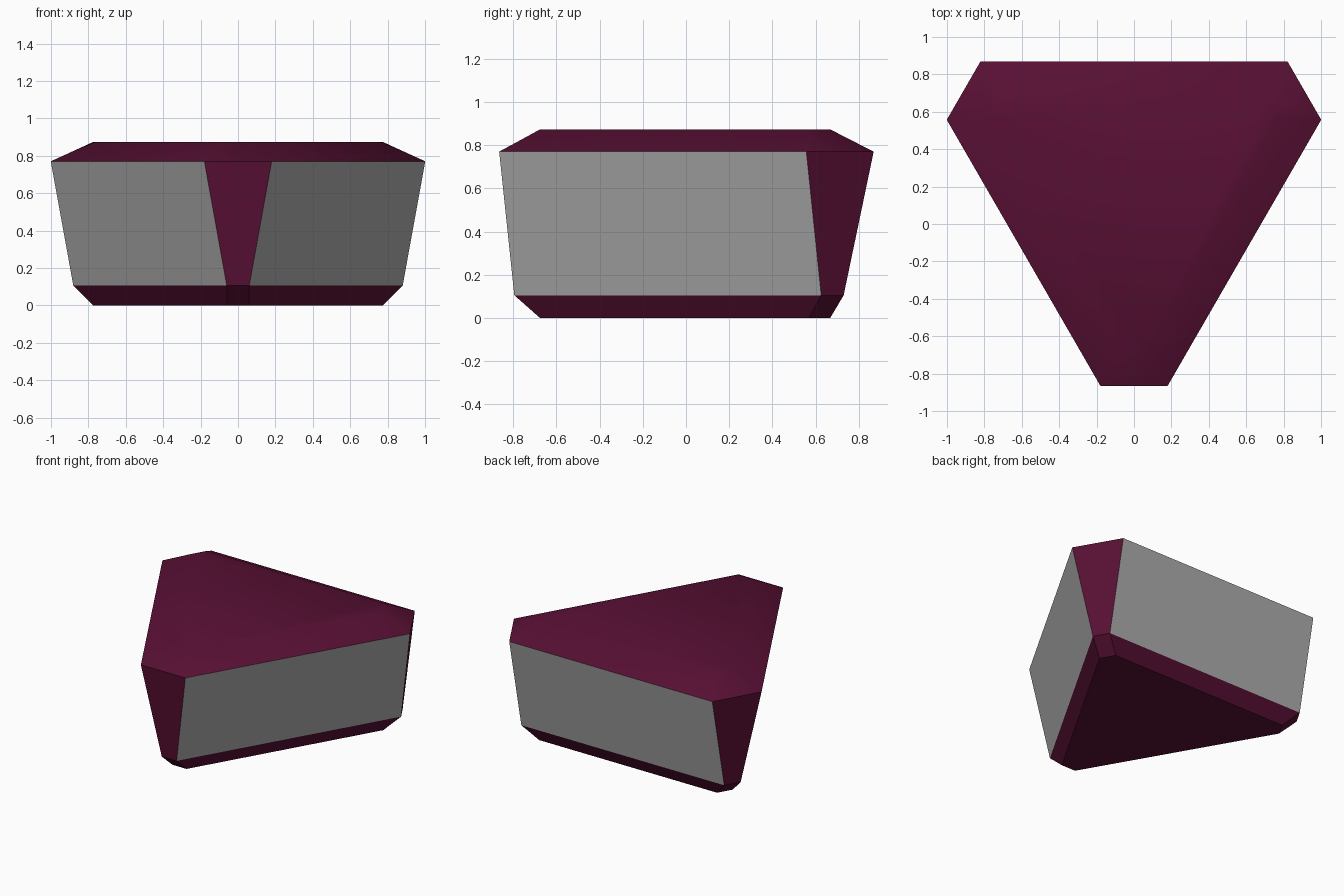
import bpy, bmesh, math

cube = bpy.data.objects.get("Cube")
if cube:
    bpy.data.objects.remove(cube, do_unlink=True)


def material(name, rgb):
    m = bpy.data.materials.new(name)
    m.use_nodes = True
    m.diffuse_color = (*rgb, 1)
    m.node_tree.nodes["Principled BSDF"].inputs["Base Color"].default_value = (*rgb, 1)
    return m


maroon = material("maroon", (0.098, 0.005, 0.034))
grey = material("grey", (0.42, 0.42, 0.42))

CENTRE_Y = 0.187
# Rings from the base up: height, corner distance from the centre, half width of the cut corner
RINGS = [(0.0, 0.863, 0.057), (0.105, 0.982, 0.06), (0.77, 1.052, 0.18), (0.873, 0.863, 0.057)]


def ring_points(z, dist, half):
    """Triangle with three cut corners, the first corner facing the front."""
    for k in range(3):
        a = math.radians(-90 + 120 * k)
        for h in (-half, half):
            yield (dist * math.cos(a) - h * math.sin(a),
                   CENTRE_Y + dist * math.sin(a) + h * math.cos(a), z)


# Body: stacked rings, capped at both ends
bm = bmesh.new()
rings = [[bm.verts.new(p) for p in ring_points(*r)] for r in RINGS]
bm.faces.new(list(reversed(rings[0])))
bm.faces.new(rings[-1])
for level in range(3):
    low, high = rings[level], rings[level + 1]
    for i in range(6):
        j = (i + 1) % 6
        face = bm.faces.new((low[i], low[j], high[j], high[i]))
        # Grey panels on the three broad sides of the middle band
        face.material_index = int(level == 1 and i % 2 == 1)

# Soft shading over the crown, crisp edges elsewhere
bm.normal_update()
crown = RINGS[2][0] - 0.01
for face in bm.faces:
    face.smooth = all(v.co.z > crown for v in face.verts)
for edge in bm.edges:
    edge.smooth = all(f.smooth for f in edge.link_faces)

mesh = bpy.data.meshes.new("gem_body")
bm.to_mesh(mesh)
bm.free()
mesh.materials.append(maroon)
mesh.materials.append(grey)
body = bpy.data.objects.new("gem_body", mesh)
bpy.context.collection.objects.link(body)
